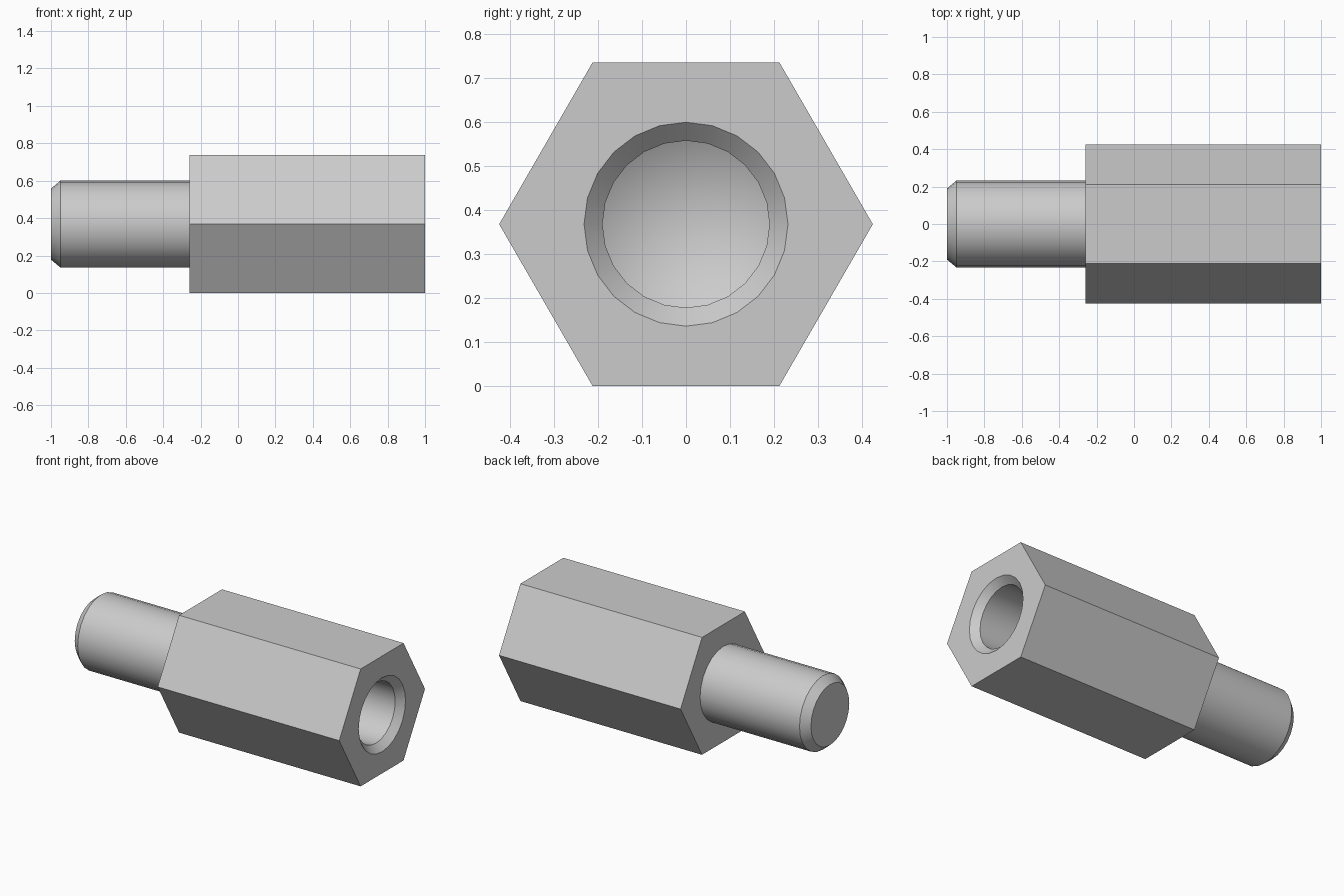
import bpy
import bmesh
import math

if "Cube" in bpy.data.objects:
    bpy.data.objects.remove(bpy.data.objects["Cube"], do_unlink=True)

HEX_R = 0.425                               # corner radius of the hexagon
AXIS_Z = HEX_R * math.cos(math.radians(30))  # height of the centre axis
SIDES = 24
SHOULDER = -0.26                            # x where the body meets the stud

grey = bpy.data.materials.new("plain grey metal")
grey.use_nodes = True
colour = (0.6, 0.6, 0.6, 1)
grey.diffuse_color = colour
grey.node_tree.nodes["Principled BSDF"].inputs["Base Color"].default_value = colour


def ring(bm, x, r, n):
    """Ring of n vertices around the x axis; one vertex if r is zero."""
    if r == 0:
        return [bm.verts.new((x, 0, AXIS_Z))]
    return [bm.verts.new((x, r * math.cos(i * math.tau / n),
                          AXIS_Z + r * math.sin(i * math.tau / n))) for i in range(n)]


def loft(bm, profile, n):
    """Skin a list of (x, radius) points and return the rings."""
    rings = [ring(bm, x, r, n) for x, r in profile]
    for a, b in zip(rings, rings[1:]):
        for i in range(n):
            j = (i + 1) % n
            bm.faces.new((a[i], a[j], b[0]) if len(b) == 1 else (a[i], a[j], b[j], b[i]))
    return rings


def finish(bm, name):
    bmesh.ops.recalc_face_normals(bm, faces=bm.faces[:])
    mesh = bpy.data.meshes.new(name)
    bm.to_mesh(mesh)
    bm.free()
    mesh.materials.append(grey)
    obj = bpy.data.objects.new(name, mesh)
    bpy.context.collection.objects.link(obj)
    bpy.ops.object.select_all(action="DESELECT")
    obj.select_set(True)
    bpy.context.view_layer.objects.active = obj
    bpy.ops.object.shade_smooth_by_angle(angle=math.radians(30))
    return obj


# Hexagonal body with a countersunk blind hole ending in a drill cone
bm = bmesh.new()
shell = loft(bm, [(SHOULDER, HEX_R), (1.0, HEX_R)], 6)
bm.faces.new(shell[0])
hole = loft(bm, [(1.0, 0.232), (0.958, 0.19), (0.15, 0.19), (0.04, 0)], SIDES)
rim = [bm.edges.get((loop[i - 1], loop[i]))
       for loop in (shell[1], hole[0]) for i in range(len(loop))]
bmesh.ops.triangle_fill(bm, edges=rim, use_beauty=True, normal=(1, 0, 0))
finish(bm, "hex_body")

# Round stud with a chamfered tip, seated slightly into the body
bm = bmesh.new()
stud = loft(bm, [(SHOULDER + 0.03, 0.232), (-0.95, 0.232), (-1.0, 0.19)], SIDES)
bm.faces.new(stud[0])
bm.faces.new(stud[-1])
finish(bm, "stud")
